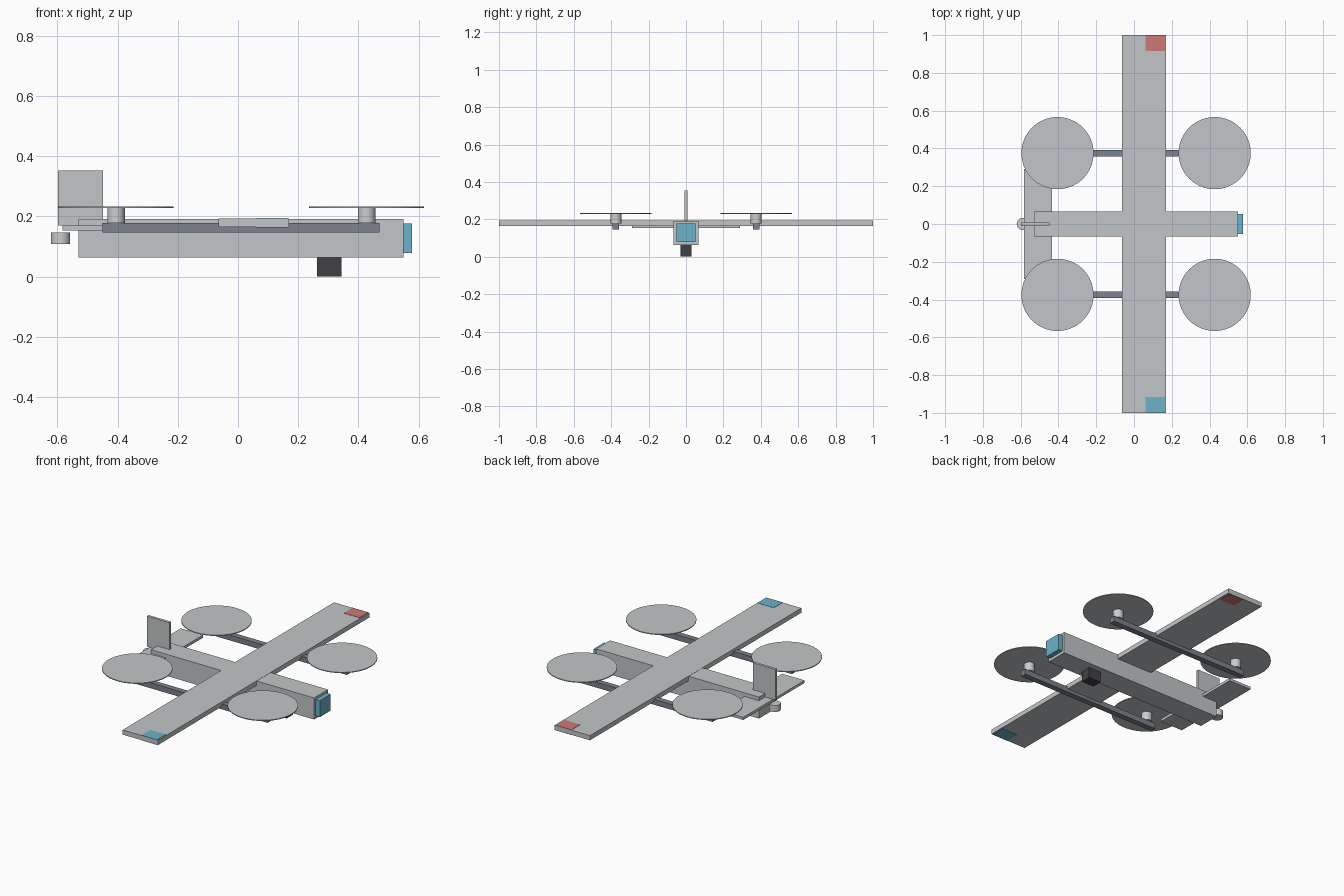
import bpy
import math

if "Cube" in bpy.data.objects:
    bpy.data.objects.remove(bpy.data.objects["Cube"], do_unlink=True)


def material(name, rgb):
    m = bpy.data.materials.new(name)
    m.use_nodes = True
    colour = (*rgb, 1)
    m.diffuse_color = colour
    m.node_tree.nodes["Principled BSDF"].inputs["Base Color"].default_value = colour
    return m


shell = material("light grey", (0.54, 0.565, 0.58))
metal = material("motor grey", (0.6, 0.61, 0.62))
carbon = material("slate grey", (0.205, 0.223, 0.262))
black = material("near black", (0.053, 0.053, 0.061))
cyan = material("cyan", (0.15, 0.445, 0.58))
red = material("soft red", (0.61, 0.19, 0.19))


def finish(name, mat):
    ob = bpy.context.object
    ob.name = name
    ob.data.materials.append(mat)
    return ob


def box(name, x, y, z, mat):
    """Box from (min, max) pairs."""
    spans = (x, y, z)
    bpy.ops.mesh.primitive_cube_add(size=1, location=[sum(s) / 2 for s in spans])
    ob = finish(name, mat)
    ob.scale = [s[1] - s[0] for s in spans]
    bpy.ops.object.transform_apply(location=False, rotation=False, scale=True)
    return ob


def cylinder(name, x, y, z, radius, mat, sides=32):
    """Upright cylinder between two heights."""
    bpy.ops.mesh.primitive_cylinder_add(
        vertices=sides, radius=radius, depth=z[1] - z[0], location=(x, y, sum(z) / 2))
    ob = finish(name, mat)
    bpy.ops.object.shade_smooth_by_angle(angle=math.radians(40))
    return ob


# Body, wing and nose
box("fuselage", (-0.53, 0.55), (-0.066, 0.066), (0.063, 0.192), shell)
box("wing", (-0.064, 0.17), (-1, 1), (0.165, 0.193), shell)
box("nose_sensor", (0.55, 0.578), (-0.052, 0.052), (0.079, 0.177), cyan)
box("belly_camera", (0.262, 0.343), (-0.03, 0.03), (0, 0.063), black)

# Tail
box("tailplane", (-0.582, -0.434), (-0.29, 0.29), (0.154, 0.17), shell)
box("tail_fin", (-0.598, -0.448), (-0.008, 0.008), (0.17, 0.353), shell)
cylinder("tail_motor", -0.589, 0, (0.108, 0.147), 0.032, metal)

# Wing tip lights, wrapping the top and underside
box("left_tip_light", (0.06, 0.164), (0.916, 0.999), (0.1635, 0.1945), red)
box("right_tip_light", (0.06, 0.164), (-0.999, -0.916), (0.1635, 0.1945), cyan)

# Booms with lift motors and rotor discs
for side, sign in (("left", 1), ("right", -1)):
    y = 0.375 * sign
    box(side + "_boom", (-0.45, 0.47), (y - 0.017, y + 0.017), (0.146, 0.178), carbon)
    for end, x in (("front", 0.427), ("rear", -0.405)):
        cylinder(f"{end}_{side}_motor", x, y, (0.178, 0.228), 0.029, metal)
        cylinder(f"{end}_{side}_rotor", x, y, (0.228, 0.233), 0.191, shell, 64)
